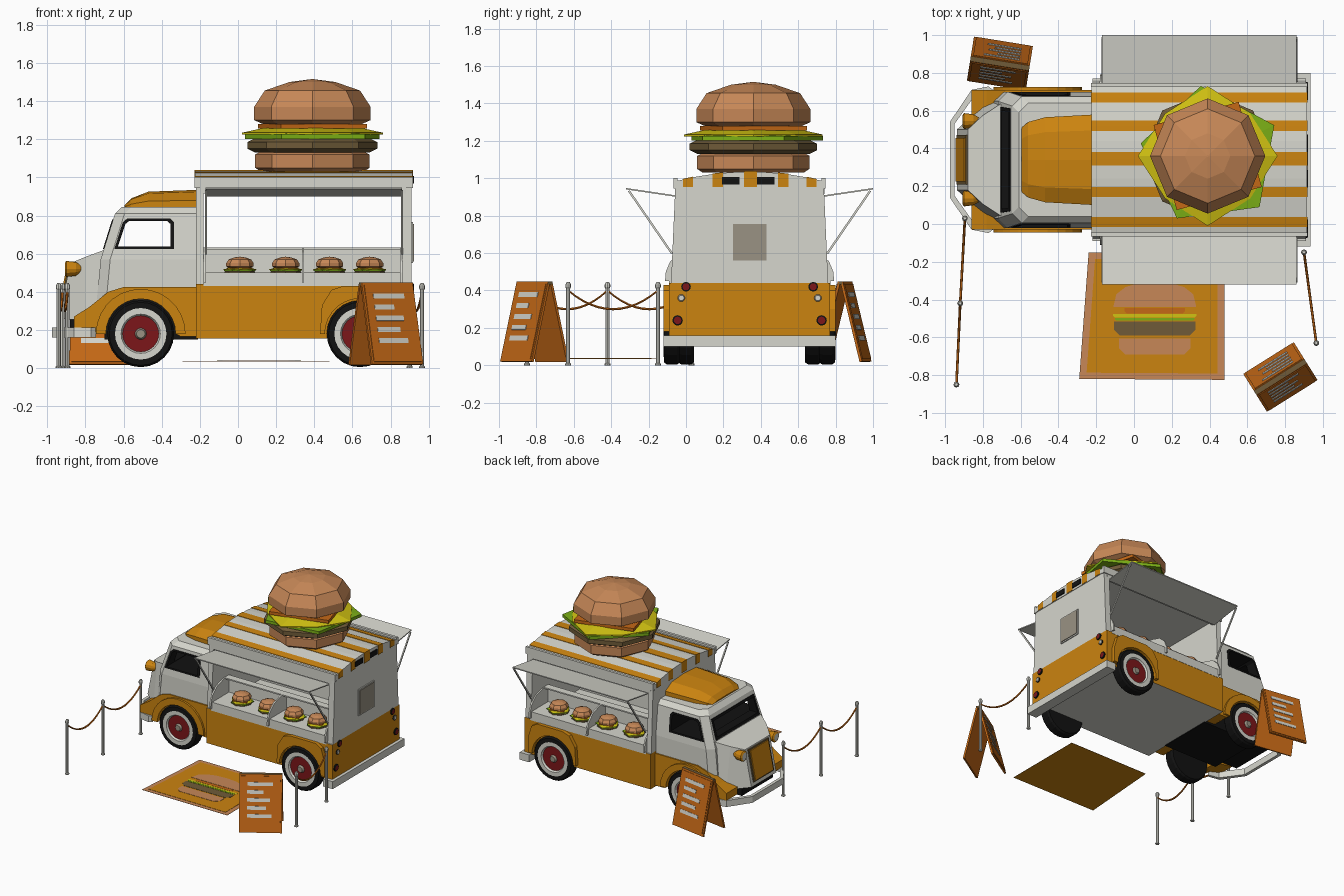
import bpy, bmesh
from math import sin, cos, pi, atan2
from mathutils import Matrix, Vector

cube = bpy.data.objects.get("Cube")
if cube:
    bpy.data.objects.remove(cube, do_unlink=True)

COLOURS = {
    "white": (.67, .67, .61), "orange": (.60, .23, .005), "sign_orange": (.56, .14, .008),
    "bun": (.57, .245, .095), "brown": (.16, .105, .04), "black": (.006, .006, .006),
    "dark_red": (.2, .008, .01), "green": (.2, .43, .008), "yellow": (.64, .54, .006),
    "taupe": (.32, .287, .227)}
MATS = {}
for key, c in COLOURS.items():
    m = bpy.data.materials.new(key)
    m.use_nodes = True
    m.diffuse_color = (*c, 1)
    m.node_tree.nodes["Principled BSDF"].inputs["Base Color"].default_value = (*c, 1)
    MATS[key] = m

Move = Matrix.Translation
TRUCK = Move((0, .34, 0))
GROUND = Matrix()


def loft(name, rings, mats, tr=TRUCK, caps=True):
    """Skin equal rings; mats is one colour or [start cap, bands..., end cap]."""
    if isinstance(mats, str):
        mats = [mats] * (len(rings) + 1)
    slots = list(dict.fromkeys(mats))
    bm = bmesh.new()
    vs = [[bm.verts.new(tr @ Vector(p)) for p in r] for r in rings]
    n = len(rings[0])
    for i in range(len(rings) - 1):
        for j in range(n):
            k = (j + 1) % n
            f = bm.faces.new((vs[i][j], vs[i][k], vs[i + 1][k], vs[i + 1][j]))
            f.material_index = slots.index(mats[i + 1])
    if caps:
        bm.faces.new(vs[0]).material_index = slots.index(mats[0])
        bm.faces.new(vs[-1]).material_index = slots.index(mats[-1])
    bmesh.ops.recalc_face_normals(bm, faces=bm.faces[:])
    me = bpy.data.meshes.new(name)
    bm.to_mesh(me)
    bm.free()
    for s in slots:
        me.materials.append(MATS[s])
    ob = bpy.data.objects.new(name, me)
    bpy.context.collection.objects.link(ob)
    return ob


def box(name, x, y, z, mats, tr=TRUCK):
    return loft(name, [[(x[0], y[0], h), (x[1], y[0], h), (x[1], y[1], h), (x[0], y[1], h)]
                       for h in z], mats, tr)


def prism(name, pts, y0, y1, mats, tr=TRUCK):
    return loft(name, [[(x, y, z) for x, z in pts] for y in (y0, y1)], mats, tr)


def slab(name, pts, x0, x1, mats):
    return loft(name, [[(x, y, z) for y, z in pts] for x in (x0, x1)], mats)


def lathe(name, prof, n, mats, tr=TRUCK, wave=1):
    """Spin a profile; every second corner is pulled in by wave."""
    return loft(name, [[(r * wave ** (j % 2) * cos(2 * pi * j / n),
                         r * wave ** (j % 2) * sin(2 * pi * j / n), h) for j in range(n)]
                       for r, h in prof], mats, tr)


def arc(cx, r, n=14):
    return [(cx - r * cos(pi * i / n), .18 + r * sin(pi * i / n)) for i in range(n + 1)]


# Burger: eight-sided buns and patty with loose leaves between
def burger(name, tr):
    lathe(name + "_bottom_bun", [(.27, 0), (.3, .02), (.3, .09), (.27, .105)], 8, "bun", tr)
    lathe(name + "_patty", [(.3, .1), (.34, .12), (.34, .155), (.3, .175)], 8, "brown", tr)
    lathe(name + "_lettuce", [(.2, .175), (.375, .172), (.375, .196), (.2, .205)], 5, "green",
          tr @ Move((.015, 0, 0)) @ Matrix.Rotation(.45, 4, 'Z'))
    lathe(name + "_cheese", [(.2, .2), (.37, .194), (.37, .204), (.26, .228)], 8, "yellow", tr, .86)
    lathe(name + "_tomato", [(.33, .225), (.33, .25)], 4, "sign_orange",
          tr @ Matrix.Rotation(1.05, 4, 'Z'))
    lathe(name + "_top_bun", [(.26, .25), (.305, .27), (.305, .34), (.25, .425), (.12, .47),
                              (.005, .485)], 8, "bun", tr)


burger("roof_burger", Move((.39, .36, 1.03)))

# Lower body
box("lower_body", (-.22, .91), (-.43, .43), (.155, .44), ["white", "orange", "white"])
wall = [(-.42, .44), (-.397, .96), (.397, .96), (.42, .44)]
slab("rear_wall", wall, .86, .91, "white")
slab("front_wall", wall, -.22, -.18, "white")

# Arched roof with painted stripes
crown = lambda y: 1.035 - .053 * (abs(y) / .405) ** 2
arch = [-.4 + .1 * i for i in range(9)]
slab("roof", [(-.4, .95)] + [(y, crown(y)) for y in arch] + [(.4, .95)], -.225, .915, "white")
for c, h in ((-.33, .027), (-.17, .027), (.005, .035), (.18, .027), (.33, .027)):
    a, b = c - h, c + h
    slab("roof_stripe", [(a, .952), (a, crown(a) + .003), (c, crown(c) + .003),
                         (b, crown(b) + .003), (b, .952)], -.227, .918, "orange")
for y in (-.1, .087):
    box("roof_vent", (.91, .922), (y - .047, y + .047), (.967, 1.008), "black")

# Serving sides, mirrored: beam, awning, struts, display case and burgers
for s in (-1, 1):
    box("opening_beam", (-.2, .88), (s * .36, s * .4), (.915, .955), "white")
    box("roof_rail", (-.228, .918), (s * .385, s * .406), (.945, 1.002), "white")
    slab("awning", [(s * .39, .9), (s * .66, .94), (s * .66, .948), (s * .39, .908)],
         -.17, .86, "white")
    for x in (-.172, .855):
        slab("awning_strut", [(s * .41, .6), (s * .64, .935), (s * .65, .93), (s * .42, .595)],
             x, x + .01, "white")
    box("counter", (-.18, .86), (s * .2, s * .432), (.43, .5), "white")
    box("case_back", (-.18, .86), (s * .2, s * .215), (.5, .63), "white")
    box("case_top", (-.18, .86), (s * .2, s * .26), (.622, .632), "white")
    curve = [(.2, .45), (.452, .45), (.448, .5), (.425, .555), (.37, .605), (.28, .632),
             (.2, .632)]
    for x in (-.18, .335, .85):
        slab("case_divider", [(s * y, z) for y, z in curve], x, x + .012, "white")
    for x in (.01, .25, .48, .69):
        burger("display_burger", TRUCK @ Move((x, s * .305, .47)) @ Matrix.Scale(.235, 4))


# Cab with chamfered front corners
def plan(z, xf, hw, ch=.05):
    return [(-.2, -hw, z), (xf + ch, -hw, z), (xf, ch - hw, z), (xf, hw - ch, z),
            (xf + ch, hw, z), (-.2, hw, z)]


cab = loft("cab", [plan(.36, -.74, .36), plan(.57, -.72, .36), plan(.81, -.645, .335),
                   plan(.845, -.61, .3)], ["black", "white", "white", "white", "white"])

# Window openings cut through to a dark interior
window = [(-.648, .625), (-.604, .765), (-.58, .785), (-.355, .785), (-.335, .765), (-.335, .625)]
pane = [(-.49 + (x + .49) * .88, .705 + (z - .705) * .84) for x, z in window]
for cutter in (prism("window_cutter", pane, -.6, .6, "black"),
               box("windshield_cutter", (-.8, -.4), (-.262, .262), (.643, .764), "black")):
    cutter.hide_render = True
    cut = cab.modifiers.new("windows", 'BOOLEAN')
    cut.operation = 'DIFFERENCE'
    cut.object = cutter
    bpy.context.view_layer.objects.active = cab
    bpy.ops.object.modifier_apply(modifier=cut.name)
    bpy.data.objects.remove(cutter, do_unlink=True)
for s in (-1, 1):
    side = lambda z, o: s * (.36 - (z - .57) * .104 + o)
    loft("window_frame", [[(x, side(z, o), z) for x, z in p] for p, o in
                          ((window, -.002), (window, .005), (pane, .005), (pane, -.002))],
         "black", caps=False)
slope = lambda z: -.72 + (z - .57) * .3125
outer = [(-.28, .625), (.28, .625), (.272, .78), (-.272, .78)]
inner = [(-.26, .645), (.26, .645), (.254, .762), (-.254, .762)]
loft("windshield_frame", [[(slope(z) - o, y, z) for y, z in p] for p, o in
                          ((outer, -.002), (outer, .005), (inner, .005), (inner, -.002))],
     "black", caps=False)

# Raised cab roof
loft("cab_roof_dome", [[(x, -w, .835), (x, -w, .835 + h * .45), (x, -w * .65, .835 + h * .9),
                        (x, 0, .835 + h), (x, w * .65, .835 + h * .9), (x, w, .835 + h * .45),
                        (x, w, .835)] for x, w, h in
                       ((-.595, .17, .02), (-.56, .2, .055), (-.47, .225, .09), (-.2, .24, .1))],
     "orange")


# Hood, grille and chassis
def face(hw, zt, zb, o=0):
    fx = lambda z: -.88 - (.55 - z) * .2 - o
    return [(fx(zb), -hw, zb), (fx(zb), hw, zb), (fx(zt), hw, zt), (fx(zt), -hw, zt)]


loft("hood", [[(x, -b, .25), (x, b, .25), (x, t, z), (x, -t, z)] for x, b, t, z in
              ((-.7, .34, .3, .62), (-.8, .285, .235, .583))] + [face(.16, .55, .26)], "white")
loft("grille_frame", [face(.13, .54, .29, -.005), face(.13, .54, .29, .008)], "brown")
loft("grille", [face(.115, .53, .3), face(.115, .53, .3, .015)], "orange")
box("chassis", (-.7, -.21), (-.23, .23), (.15, .37), "black")
box("front_underside", (-.88, -.69), (-.2, .2), (.19, .262), "black")
path = [(-.77, -.388), (-.86, -.37), (-.975, -.2), (-.975, .2), (-.86, .37), (-.77, .388)]
loft("front_bumper", [[(x, y, .16), (x + .025, y * .95, .16), (x + .025, y * .95, .212),
                       (x, y, .212)] for x, y in path], "white")

# Fenders, headlights and wheels
for s in (-1, 1):
    prism("front_fender", [(-.21, .165), (-.21, .425), (-.6, .425), (-.68, .4), (-.78, .32),
                           (-.86, .27), (-.86, .21)] + arc(-.51, .185) + [(-.3, .165)],
          s * .225, s * .37, "orange")
    prism("front_flare", arc(-.51, .235) + arc(-.51, .183)[::-1], s * .35, s * .386, "orange")
    prism("rear_fender", [(.86, .18), (.86, .3), (.83, .4), (.78, .43), (.55, .43), (.49, .41),
                          (.44, .33), (.43, .18)] + arc(.64, .185), s * .4, s * .46, "orange")
    lathe("headlight", [(.018, -.05), (.036, -.02), (.042, .03), (.036, .035), (.03, .038)], 12,
          ["orange"] * 5 + ["white"],
          TRUCK @ Move((-.87, s * .205, .52)) @ Matrix.Rotation(-pi / 2, 4, 'Y'))
    box("headlight_arm", (-.87, -.82), (s * .12, s * .21), (.5, .53), "orange")
    for x, out in ((-.51, .382), (.64, .457)):
        lathe("wheel", [(.12, -.085), (.165, -.085), (.175, -.07), (.175, -.015), (.165, 0),
                        (.135, .002), (.103, .002), (.095, -.012), (.03, -.012), (.022, .004)], 24,
              ["black"] * 6 + ["white"] * 2 + ["dark_red"] + ["taupe"] * 2,
              TRUCK @ Move((x, s * out, .18)) @ Matrix.Rotation(-s * pi / 2, 4, 'X'))

# Rear bumper, window and lamps
box("rear_bumper", (.85, .935), (-.46, .46), (.1, .16), "white")
box("rear_window_frame", (.9, .917), (-.1, .1), (.55, .765), "white")
box("rear_window", (.9, .922), (-.09, .09), (.56, .755), "taupe")
for s in (-1, 1):
    for y, z, r, c in ((.34, .42, .026, "dark_red"), (.365, .36, .02, "white"),
                       (.385, .24, .028, "dark_red")):
        lathe("rear_lamp", [(r, -.01), (r, .008), (r * .72, .012)], 12,
              ["black", "black", "taupe" if c == "white" else "black", c],
              TRUCK @ Move((.91, s * y, z)) @ Matrix.Rotation(pi / 2, 4, 'Y'))


# Folding menu signs
def menu_sign(x, y, turn):
    stand = Move((x, y, .445)) @ Matrix.Rotation(turn, 4, 'Z')
    box("sign_ridge", (-.158, .158), (-.013, .013), (-.012, .003), "brown", stand)
    for flip in (0, pi):
        tr = stand @ Matrix.Rotation(flip, 4, 'Z') @ Matrix.Rotation(-atan2(.105, .43), 4, 'X')
        box("sign_board", (-.158, .158), (-.014, 0), (-.44, 0), "sign_orange", tr)
        box("sign_panel", (-.146, .146), (-.018, -.012), (-.428, -.014), "sign_orange", tr)
        for i, w in enumerate((.18, .11, .16, .13, .17)):
            z = -.06 - i * .06
            box("sign_line", (-.1, w - .09), (-.021, -.016), (z - .027, z), "white", tr)


menu_sign(-.71, .85, -.16)
menu_sign(.775, -.81, .56)

# Thin mat with a flat burger picture
mat = [(-.24, -.15), (-.29, -.82), (.48, -.825), (.48, -.15)]
flat = lambda name, pts, z, c: loft(name, [[(x, y, h) for x, y in pts] for h in z], c, GROUND)
flat("mat_border", mat, (.034, .036), ["orange", "bun", "bun"])
flat("mat", [(.1 + (x - .1) * .9, -.49 + (y + .49) * .9) for x, y in mat], (.035, .038), "orange")
flat("mat_top_bun", [(.11 - .22 * cos(pi * i / 8), -.44 + .135 * sin(pi * i / 8) ** .7)
                     for i in range(9)], (.037, .04), "bun")
for name, w, y0, y1, c in (("tomato", .16, -.474, -.445, "sign_orange"),
                           ("cheese", .22, -.495, -.476, "yellow"),
                           ("lettuce", .21, -.51, -.497, "green"),
                           ("patty", .215, -.59, -.515, "brown"),
                           ("bottom_bun", .19, -.69, -.605, "bun")):
    d = (y1 - y0) * .4
    flat("mat_" + name, [(.11 - w + d, y0), (.11 + w - d, y0), (.11 + w, y0 + d), (.11 + w, y1),
                         (.11 - w, y1), (.11 - w, y0 + d)], (.037, .04), c)

# Barrier posts and sagging ropes
for posts in ([(-.94, -.85), (-.92, -.42), (-.895, .03)], [(.965, -.63), (.9, -.15)]):
    for x, y in posts:
        lathe("barrier_post", [(.016, 0), (.016, .008), (.011, .012), (.011, .41), (.015, .418),
                               (.015, .432), (.008, .445)], 8, "white", Move((x, y, 0)))
    for (xa, ya), (xb, yb) in zip(posts, posts[1:]):
        rings = []
        for i in range(13):
            t = i / 12
            x, y, z = xa + (xb - xa) * t, ya + (yb - ya) * t, .4 - .4 * t * (1 - t)
            rings.append([(x + .007 * cos(a * pi / 3), y, z + .007 * sin(a * pi / 3))
                          for a in range(6)])
        loft("barrier_rope", rings, "sign_orange", GROUND)
